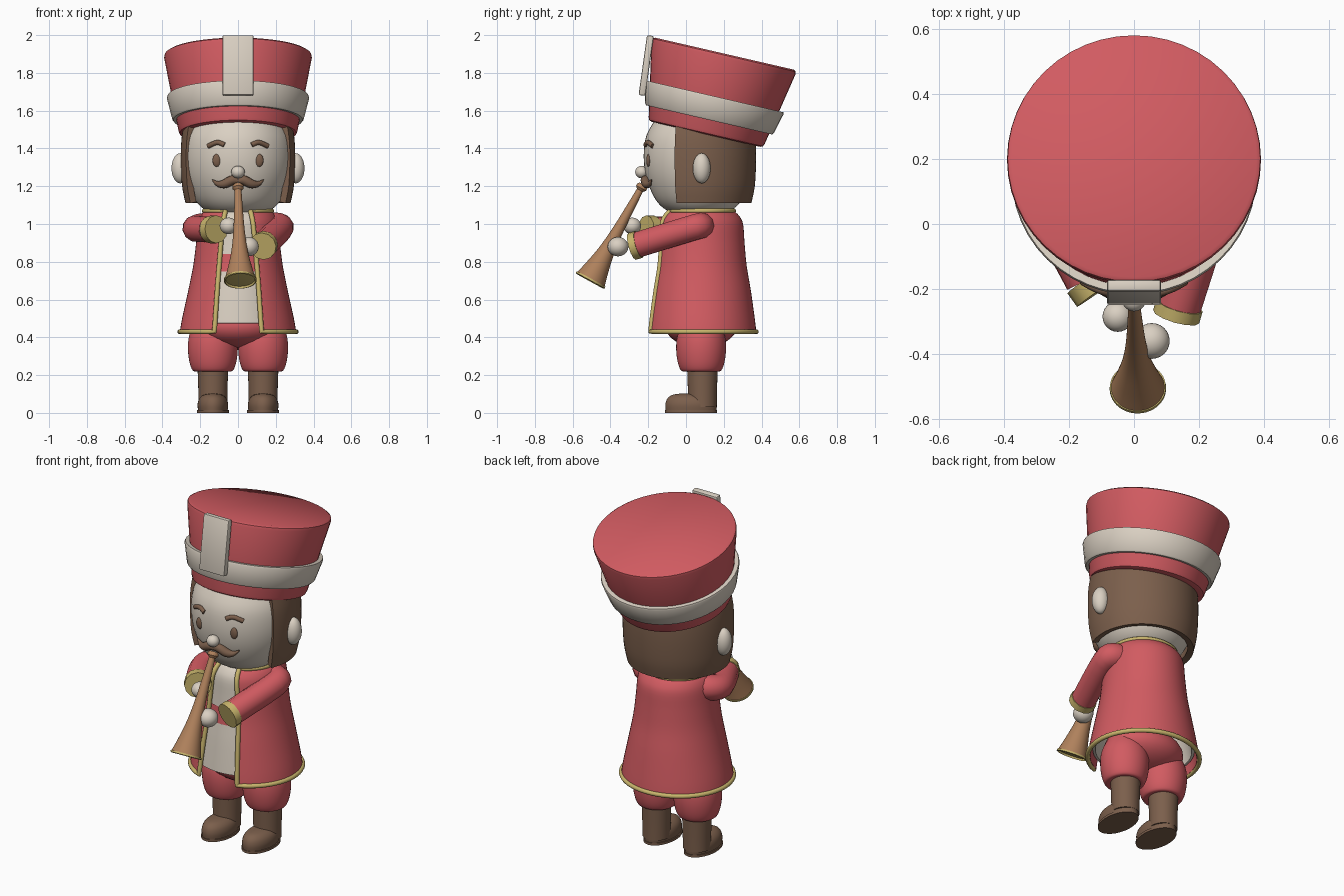
import bpy, bmesh
from math import sin, cos, asin, pi, radians, sqrt
from mathutils import Vector, Matrix

if "Cube" in bpy.data.objects:
    bpy.data.objects.remove(bpy.data.objects["Cube"])
made = []


def material(name, rgb):
    m = bpy.data.materials.new(name)
    m.use_nodes = True
    m.diffuse_color = (*rgb, 1)
    m.node_tree.nodes["Principled BSDF"].inputs["Base Color"].default_value = (*rgb, 1)
    return m


red = material("coat red", (0.64, 0.105, 0.12))
cream = material("cream", (0.70, 0.63, 0.54))
brown = material("dark brown", (0.20, 0.115, 0.072))
tan = material("horn wood", (0.43, 0.22, 0.107))
gold = material("gold trim", (0.58, 0.46, 0.15))


def register(name, data, mat):
    ob = bpy.data.objects.new(name, data)
    bpy.context.collection.objects.link(ob)
    data.materials.append(mat)
    made.append(ob)
    return ob


def smooth(points, steps=4):
    """Catmull-Rom interpolation of tuples of any size."""
    out = []
    for i in range(len(points) - 1):
        a, b, c, d = (points[max(0, min(len(points) - 1, i + k))] for k in (-1, 0, 1, 2))
        for s in range(steps):
            t = s / steps
            out.append(tuple(q + t / 2 * (r - p + t * (2 * p - 5 * q + 4 * r - w + t * (3 * (q - r) + w - p)))
                             for p, q, r, w in zip(a, b, c, d)))
    return out + [tuple(points[-1])]


def skin(name, rings, mat, closed=True, caps=True):
    """Surface through a list of rings that have equal point counts."""
    bm = bmesh.new()
    rows = [[bm.verts.new(p) for p in ring] for ring in rings]
    n = len(rows[0])
    for low, high in zip(rows, rows[1:]):
        for i in range(n if closed else n - 1):
            j = (i + 1) % n
            bm.faces.new((low[i], low[j], high[j], high[i]))
    if closed and caps:
        bm.faces.new(rows[0])
        bm.faces.new(rows[-1])
    bmesh.ops.recalc_face_normals(bm, faces=bm.faces)
    me = bpy.data.meshes.new(name)
    bm.to_mesh(me)
    bm.free()
    return register(name, me, mat)


def oval(z, rx, ry, cx=0, cy=0, start=0.0, seg=48):
    """Oval ring; a non-zero start angle leaves a gap at the front."""
    span = 2 * pi - 2 * start
    count = seg + 1 if start else seg
    return [(cx + rx * sin(start + span * i / seg), cy - ry * cos(start + span * i / seg), z)
            for i in range(count)]


def lathe(name, profile, mat, cx=0, cy=0, start=0.0, caps=True):
    return skin(name, [oval(z, r, r, cx, cy, start) for z, r in profile], mat, not start, caps)


def ball(name, loc, size, mat):
    bm = bmesh.new()
    bmesh.ops.create_uvsphere(bm, u_segments=24, v_segments=16, radius=1)
    bmesh.ops.transform(bm, verts=bm.verts, matrix=Matrix.Translation(loc) @ Matrix.Diagonal((*size, 1)))
    me = bpy.data.meshes.new(name)
    bm.to_mesh(me)
    bm.free()
    return register(name, me, mat)


def tube(name, points, radii, mat, cyclic=False):
    cu = bpy.data.curves.new(name, "CURVE")
    cu.dimensions = "3D"
    cu.bevel_depth = 1
    cu.bevel_resolution = 4
    cu.use_fill_caps = True
    sp = cu.splines.new("POLY")
    sp.points.add(len(points) - 1)
    sp.use_cyclic_u = cyclic
    for i, (pt, co) in enumerate(zip(sp.points, points)):
        pt.co = (*co, 1)
        pt.radius = radii[i] if isinstance(radii, list) else radii
    return register(name, cu, mat)


def solidify(ob, thickness, offset=-1):
    mod = ob.modifiers.new("thickness", "SOLIDIFY")
    mod.thickness = thickness
    mod.offset = offset


# Coat: open at the front, edged by one continuous gold trim
MID = 0.08
coat_profile = smooth([  # height, half width, half depth, half opening
    (0.43, 0.308, 0.292, 0.125), (0.5, 0.296, 0.284, 0.12), (0.65, 0.263, 0.263, 0.11),
    (0.78, 0.237, 0.241, 0.10), (0.9, 0.222, 0.23, 0.09), (1.0, 0.213, 0.222, 0.08),
    (1.045, 0.198, 0.2, 0.072), (1.07, 0.178, 0.172, 0.066)])
coat_rings = [oval(z, rx, ry, 0, MID, asin(w / rx)) for z, rx, ry, w in coat_profile]
coat = skin("coat", coat_rings, red, closed=False)
solidify(coat, 0.014)
edge = coat_rings[0] + [r[-1] for r in coat_rings[1:]] + coat_rings[-1][-2::-1] + [r[0] for r in coat_rings[-2:0:-1]]
tube("coat_trim", edge, 0.013, gold, cyclic=True)


# Shirt and sash inside the coat
def inner(name, low, high, scale, mat):
    rings = [oval(z, rx * scale, ry * scale, 0, MID) for z, rx, ry, w in coat_profile if low <= z <= high]
    return skin(name, rings, mat, caps=False)


solidify(inner("shirt", 0.46, 1.08, 0.93, cream), 0.015)
inner("sash", 0.73, 0.86, 0.955, red)
lathe("neck", [(0.98, 0.15), (1.08, 0.15)], cream, 0, MID)

# Trousers and boots
ball("trouser_seat", (0, MID, 0.46), (0.23, 0.19, 0.115), red)
for side, s in (("left", 1), ("right", -1)):
    x = 0.133 * s
    lathe(side + "_trouser_leg", smooth([(0.22, 0.085), (0.225, 0.107), (0.27, 0.124), (0.34, 0.132),
                                         (0.41, 0.125), (0.48, 0.095)]), red, x, MID)
    lathe(side + "_boot_shaft", [(0.03, 0.076), (0.12, 0.077), (0.235, 0.081)], brown, x, 0.087)
    foot = smooth([(0.012, 0.078, 0.134), (0.045, 0.081, 0.136), (0.075, 0.072, 0.126),
                   (0.095, 0.05, 0.1), (0.102, 0.02, 0.06)])
    skin(side + "_boot_foot", [oval(z, rx, ry, x, 0.027) for z, rx, ry in foot], brown)
    skin(side + "_boot_sole", [oval(z, 0.085, 0.138, x, 0.027) for z in (0, 0.014)], brown)

# Head, hair, ears and face
HEAD = 0.068
lathe("head", smooth([(1.05, 0.13), (1.09, 0.195), (1.15, 0.241), (1.25, 0.279), (1.36, 0.292),
                      (1.47, 0.277), (1.57, 0.22)]), cream, 0, HEAD)
hair = lathe("hair", smooth([(1.11, 0.278), (1.2, 0.296), (1.33, 0.303), (1.44, 0.3), (1.52, 0.288)]),
             brown, 0, HEAD, start=radians(65))
solidify(hair, 0.035)


def on_face(x, z, r):
    return (x, HEAD - sqrt(r * r - x * x), z)


for side, s in (("left", 1), ("right", -1)):
    ball(side + "_ear", (0.305 * s, 0.083, 1.295), (0.047, 0.047, 0.08), cream)
    ball(side + "_eye", on_face(0.112 * s, 1.337, 0.289), (0.023, 0.012, 0.034), brown)
    brow = [on_face(x * s, z, 0.29) for x, z in smooth([(0.072, 1.418), (0.11, 1.432), (0.158, 1.412)])]
    tube(side + "_eyebrow", brow, 0.013, brown)
    whisker = smooth([(0, 1.228, 0.018), (0.03, 1.232, 0.025), (0.07, 1.213, 0.024),
                      (0.105, 1.212, 0.015), (0.136, 1.234, 0.003)])
    tube(side + "_moustache", [on_face(x * s, z, 0.285) for x, z, r in whisker],
         [r for x, z, r in whisker], brown)
ball("nose", (0, -0.235, 1.275), (0.036, 0.034, 0.033), cream)

# Tall hat, tilted backwards
tilt = Matrix.Translation((0, 0.105, 1.475)) @ Matrix.Rotation(radians(-13), 4, "X")
hat = lathe("hat", [(0, 0.295), (0.006, 0.309), (0.02, 0.315), (0.2, 0.35), (0.415, 0.391),
                    (0.43, 0.389), (0.438, 0.377)], red)
band = lathe("hat_band", [(0.078, 0.32), (0.078, 0.342), (0.086, 0.349), (0.196, 0.377),
                          (0.206, 0.374), (0.206, 0.34)], cream)
for ob in (hat, band):
    ob.matrix_world = tilt
bm = bmesh.new()
bmesh.ops.create_cube(bm, size=1)
bmesh.ops.transform(bm, verts=bm.verts, matrix=Matrix.Diagonal((0.166, 0.036, 0.32, 1)))
bmesh.ops.bevel(bm, geom=bm.edges[:], offset=0.008, segments=2, affect="EDGES", profile=0.5)
plate_mesh = bpy.data.meshes.new("hat_plate")
bm.to_mesh(plate_mesh)
bm.free()
plate = register("hat_plate", plate_mesh, cream)
plate.matrix_world = Matrix.Translation((0, -0.211, 1.839)) @ Matrix.Rotation(radians(-8), 4, "X")

# Arms with cuffs and hands
arms = {
    "left": ([(0.15, 0.08, 0.99), (0.205, 0.075, 0.99), (0.222, 0.02, 0.975), (0.14, -0.25, 0.892)],
             (0.13, -0.285, 0.882), (0.055, -0.36, 0.88), 0.055),
    "right": ([(-0.15, 0.08, 0.99), (-0.2, 0.06, 0.985), (-0.223, -0.01, 0.975), (-0.145, -0.17, 0.97)],
              (-0.115, -0.212, 0.972), (-0.05, -0.285, 0.99), 0.047)}
for side, (path, cuff_end, hand, size) in arms.items():
    tube(side + "_sleeve", smooth(path), 0.07, red)
    wrist = Vector(path[-1])
    tube(side + "_cuff", [wrist, Vector(cuff_end)], 0.074, gold)
    ball(side + "_hand", hand, (size, size, size * 0.93), cream)

# Horn: flared tube with a gold rim and a hollow bell
mouth, bell = Vector((0, -0.232, 1.2)), Vector((0.012, -0.507, 0.70))
length = (bell - mouth).length
place = Matrix.Translation(mouth) @ (bell - mouth).to_track_quat("Z", "Y").to_matrix().to_4x4()
parts = [
    lathe("horn_mouthpiece", [(-0.01, 0.022), (0, 0.03), (0.012, 0.03), (0.025, 0.018)], tan),
    lathe("horn", smooth([(0, 0.017), (0.12, 0.022), (0.28, 0.031), (0.4, 0.045), (0.5, 0.066),
                          (length - 0.005, 0.083)]), tan, caps=False),
    lathe("horn_rim", [(length - 0.008, 0.078), (length - 0.01, 0.086), (length, 0.087),
                       (length + 0.003, 0.08), (length - 0.02, 0.073), (length - 0.12, 0.035),
                       (length - 0.16, 0.02)], gold)]
for ob in parts:
    ob.matrix_world = place

# Bake curves and modifiers to meshes, then shade smooth
bpy.ops.object.select_all(action="DESELECT")
for ob in made:
    ob.select_set(True)
bpy.context.view_layer.objects.active = made[0]
bpy.ops.object.convert(target="MESH")
bpy.ops.object.shade_smooth_by_angle(angle=radians(40))
